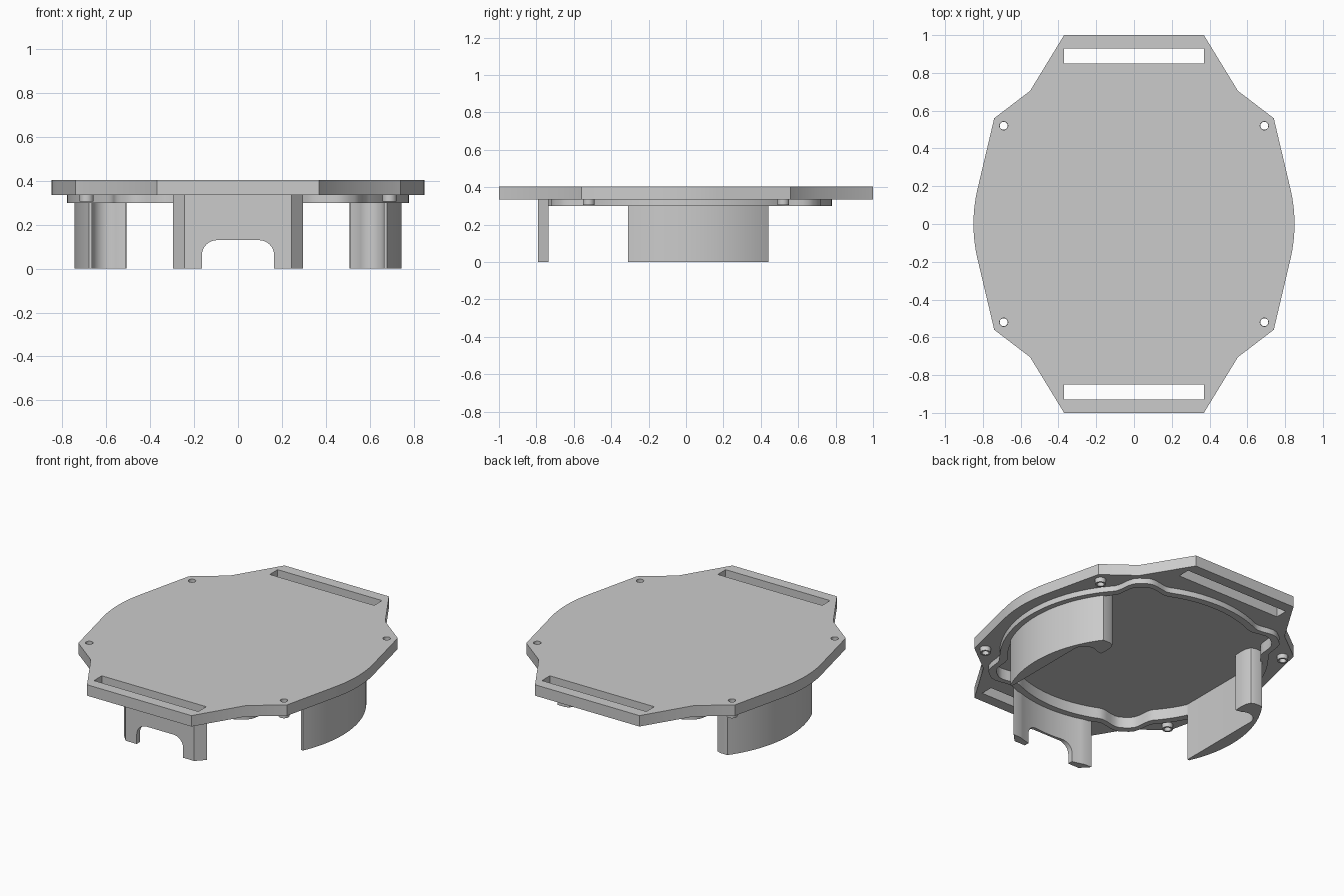
import bpy, bmesh
from math import sin, cos, pi, radians, atan2, degrees, sqrt
from mathutils import Matrix

if "Cube" in bpy.data.objects:
    bpy.data.objects.remove(bpy.data.objects["Cube"], do_unlink=True)

grey = bpy.data.materials.new("plain grey")
grey.use_nodes = True
grey.diffuse_color = (0.6, 0.6, 0.6, 1)
grey.node_tree.nodes["Principled BSDF"].inputs["Base Color"].default_value = grey.diffuse_color

PLATE_Z, CEILING, TOP = 0.335, 0.37, 0.405


def prism(name, loops, z0, z1):
    """Extrude closed outlines (inner loops become holes) from z0 to z1."""
    curve = bpy.data.curves.new(name, "CURVE")
    curve.dimensions = "2D"
    curve.fill_mode = "BOTH"
    curve.extrude = (z1 - z0) / 2
    for loop in loops:
        spline = curve.splines.new("POLY")
        spline.points.add(len(loop) - 1)
        for point, (x, y) in zip(spline.points, loop):
            point.co = (x, y, 0, 1)
        spline.use_cyclic_u = True
    obj = bpy.data.objects.new(name, curve)
    bpy.context.collection.objects.link(obj)
    bpy.ops.object.select_all(action="DESELECT")
    obj.select_set(True)
    bpy.context.view_layer.objects.active = obj
    bpy.ops.object.convert(target="MESH")
    obj = bpy.context.view_layer.objects.active
    bm = bmesh.new()
    bm.from_mesh(obj.data)
    bmesh.ops.remove_doubles(bm, verts=bm.verts, dist=0.0001)
    bmesh.ops.translate(bm, verts=bm.verts, vec=(0, 0, (z0 + z1) / 2))
    bmesh.ops.recalc_face_normals(bm, faces=bm.faces)
    bm.to_mesh(obj.data)
    bm.free()
    obj.data.materials.clear()
    obj.data.materials.append(grey)
    bpy.ops.object.shade_smooth_by_angle(angle=radians(25))
    return obj


def cut(obj, cutter):
    """Subtract the cutter from the object and discard it."""
    mod = obj.modifiers.new("cut", "BOOLEAN")
    mod.operation = "DIFFERENCE"
    mod.solver = "EXACT"
    mod.object = cutter
    bpy.ops.object.select_all(action="DESELECT")
    obj.select_set(True)
    bpy.context.view_layer.objects.active = obj
    bpy.ops.object.modifier_apply(modifier=mod.name)
    bpy.data.objects.remove(cutter, do_unlink=True)
    bpy.ops.object.shade_smooth_by_angle(angle=radians(25))


def arc(cx, cy, r, a0, a1, n):
    return [(cx + r * cos(radians(a0 + (a1 - a0) * i / n)),
             cy + r * sin(radians(a0 + (a1 - a0) * i / n))) for i in range(n + 1)]


def circle(cx, cy, r, n=24):
    return arc(cx, cy, r, 0, 360, n)[:-1]


def mirror_x(points):
    return [(-x, y) for x, y in reversed(points)]


# Rim outline, bulging outwards at four diagonals
def rim(base):
    points = []
    for i in range(180):
        a = 2 * pi * i / 180
        off = abs(degrees(atan2(abs(sin(a)), abs(cos(a)))) - 53.5)
        t = min(1, max(0, (12 - off) / 10))
        r = base + 0.082 * t * t * (3 - 2 * t)
        points.append((r * cos(a), r * sin(a)))
    return points


# Top plate: quarter outline reflected, with strap slots and screw holes
side = [(0.85 - 0.025 * (i / 6) ** 2, 0.2 * i / 6) for i in range(7)]
quarter = side + [(0.74, 0.56), (0.55, 0.705), (0.37, 1)]
half = [(x, -y) for x, y in reversed(quarter[1:])] + quarter
screws = [(sx * 0.69, sy * 0.52) for sx in (1, -1) for sy in (1, -1)]
slots = [[(-0.37, s * 0.85), (0.37, s * 0.85), (0.37, s * 0.93), (-0.37, s * 0.93)]
         for s in (1, -1)]
plate = prism("top_plate",
              [half + mirror_x(half)] + slots + [circle(x, y, 0.022) for x, y in screws],
              PLATE_Z, TOP)

# Shallow recess in the underside, inside the rim
cut(plate, prism("recess_cutter", [rim(0.735)], 0.25, CEILING))
prism("rim", [rim(0.78), rim(0.735)], 0.3, PLATE_Z)

# Screw bosses
for i, (x, y) in enumerate(screws):
    prism(f"screw_boss_{i + 1}", [circle(x, y, 0.032), circle(x, y, 0.021)], 0.305, PLATE_Z)

# Side grips: round outside, straight inside, hooked at the back
grip = arc(0, 0, 0.745, -24.5, 36.2, 24) + [
    (0.55, 0.44), (0.525, 0.43), (0.512, 0.40), (0.508, 0.36), (0.511, 0.31)]
grip += arc(0.59, 0.255, 0.075, 125, 0, 12) + [(0.665, -0.31)]
prism("left_grip", [grip], 0, CEILING)
prism("right_grip", [mirror_x(grip)], 0, CEILING)

# Front bracket: flat outside with chamfered ends, hollowed round inside
inner = [(x, -sqrt(0.775 ** 2 - x * x)) for x in (0.245 * i / 10 for i in range(-10, 11))]
bracket = prism("front_bracket",
                [inner + [(0.295, -0.735), (0.243, -0.79), (-0.243, -0.79), (-0.295, -0.735)]],
                0, PLATE_Z)

# Arched notch through the bracket
arch = [(0.165, -0.1)] + arc(0.095, 0.06, 0.07, 0, 90, 8)
notch = prism("notch_cutter", [arch + mirror_x(arch)], 0, 0.3)
notch.data.transform(Matrix.Translation((0, -0.6, 0)) @ Matrix.Rotation(pi / 2, 4, "X"))
cut(bracket, notch)
